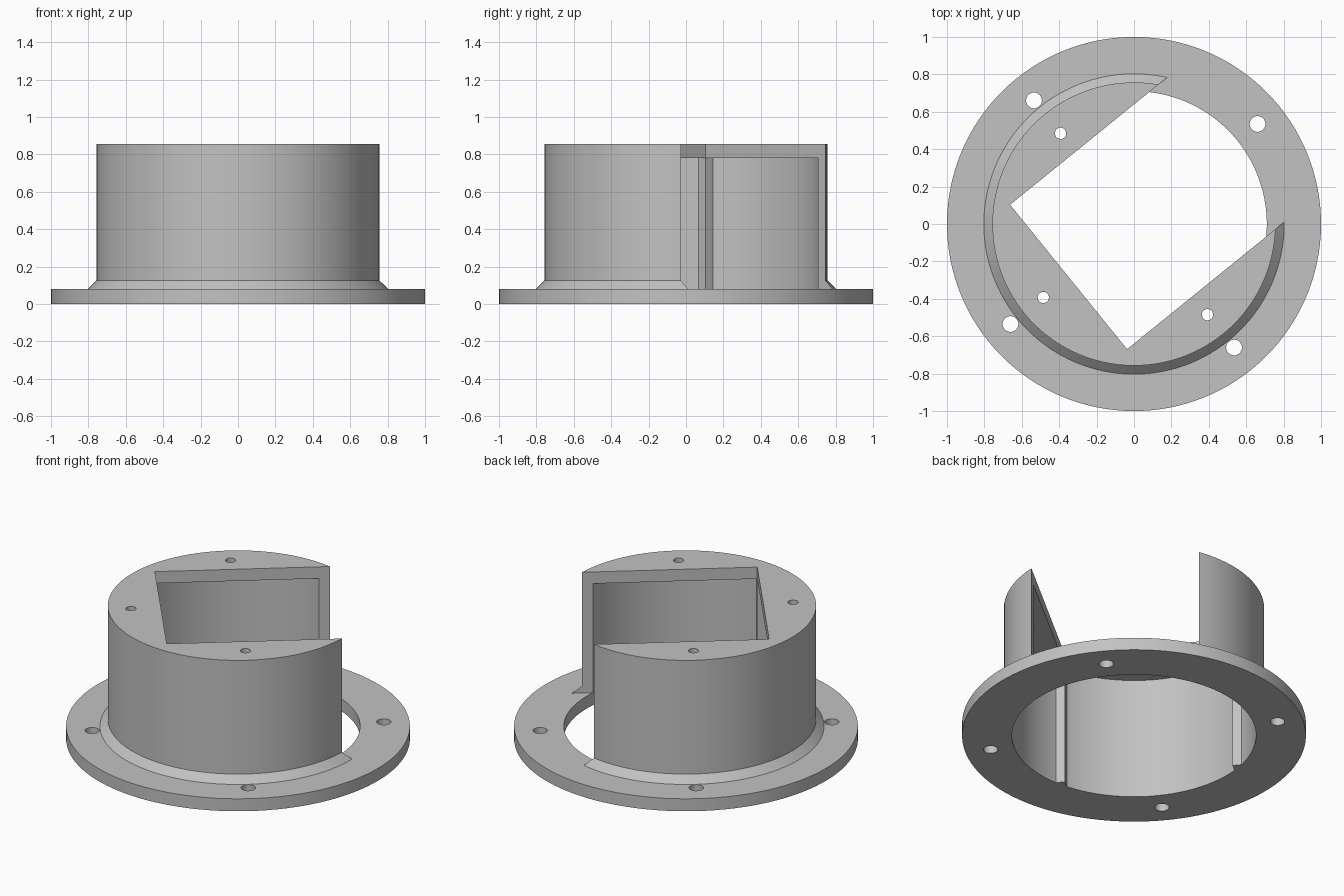
import bpy, bmesh, math

if "Cube" in bpy.data.objects:
    bpy.data.objects.remove(bpy.data.objects["Cube"])

TURN = math.radians(39)        # direction the open side faces
R_OUT, R_IN = 0.757, 0.71      # wall radii
HALF, BACK = 0.497, -0.45      # slot half width and back face
Z_FL, Z_PL, Z_TOP = 0.08, 0.78, 0.855
SEG = 128

grey = bpy.data.materials.new("grey")
grey.diffuse_color = (0.54, 0.54, 0.54, 1)
grey.use_nodes = True
grey.node_tree.nodes["Principled BSDF"].inputs["Base Color"].default_value = grey.diffuse_color


def circle(r, n=SEG, cx=0, cy=0):
    return [(cx + r * math.cos(2 * math.pi * i / n),
             cy + r * math.sin(2 * math.pi * i / n)) for i in range(n)]


def loft(name, rings):
    """Closed solid from stacked rings of (points, z)."""
    bm = bmesh.new()
    loops = [[bm.verts.new((x, y, z)) for x, y in pts] for pts, z in rings]
    n = len(loops[0])
    for a, b in zip(loops, loops[1:]):
        for i in range(n):
            j = (i + 1) % n
            bm.faces.new((a[i], a[j], b[j], b[i]))
    bm.faces.new(loops[0][::-1])
    bm.faces.new(loops[-1])
    bmesh.ops.recalc_face_normals(bm, faces=bm.faces)
    me = bpy.data.meshes.new(name)
    bm.to_mesh(me)
    bm.free()
    me.materials.append(grey)
    ob = bpy.data.objects.new(name, me)
    bpy.context.collection.objects.link(ob)
    return ob


def prism(name, pts, z0, z1):
    return loft(name, [(pts, z0), (pts, z1)])


# Flanged body with a chamfered foot
body = loft("flanged_housing", [
    (circle(1.0), 0), (circle(1.0), Z_FL), (circle(0.803), Z_FL),
    (circle(R_OUT), 0.125), (circle(R_OUT), Z_TOP)])

# Round cavity, leaving a small rib at each back corner of the slot
t1 = math.atan2(math.sqrt(R_IN**2 - BACK**2), BACK)
t2 = math.atan2(HALF, -math.sqrt(R_IN**2 - HALF**2))
steps = 90
side = [(R_IN * math.cos(t1 * i / steps), R_IN * math.sin(t1 * i / steps))
        for i in range(steps + 1)]
side.append((BACK, HALF))
back = [t2 + (math.pi - t2) * i / 30 for i in range(31)]
side += [(R_IN * math.cos(t), R_IN * math.sin(t)) for t in back]
cavity = side + [(x, -y) for x, y in side[-2:0:-1]]
cutters = [prism("cavity_cutter", cavity, -0.2, Z_PL)]

# Square slot, open on one side above the flange
slot = [(BACK, -HALF), (1.3, -HALF), (1.3, HALF), (BACK, HALF)]
cutters.append(prism("slot_cutter", slot, Z_FL, 1.2))

# Screw holes: four in the flange, three in the top plate
for k in range(4):
    c, s = math.cos(k * math.pi / 2), math.sin(k * math.pi / 2)
    cutters.append(prism("flange_hole_cutter",
                         circle(0.042, 32, 0.85 * c, 0.85 * s), -0.2, 0.3))
    if k:
        cutters.append(prism("plate_hole_cutter",
                             circle(0.03, 32, 0.624 * c, 0.624 * s), 0.7, 1.2))

bpy.context.view_layer.objects.active = body
for cut in cutters:
    mod = body.modifiers.new("cut", 'BOOLEAN')
    mod.operation, mod.solver, mod.object = 'DIFFERENCE', 'EXACT', cut
    bpy.ops.object.modifier_apply(modifier=mod.name)
    bpy.data.objects.remove(cut)

# Turn the opening into place and smooth the round walls
body.rotation_euler.z = TURN
bpy.ops.object.select_all(action='DESELECT')
body.select_set(True)
bpy.ops.object.transform_apply(location=False, rotation=True, scale=False)
bpy.ops.object.shade_smooth_by_angle(angle=math.radians(25))
